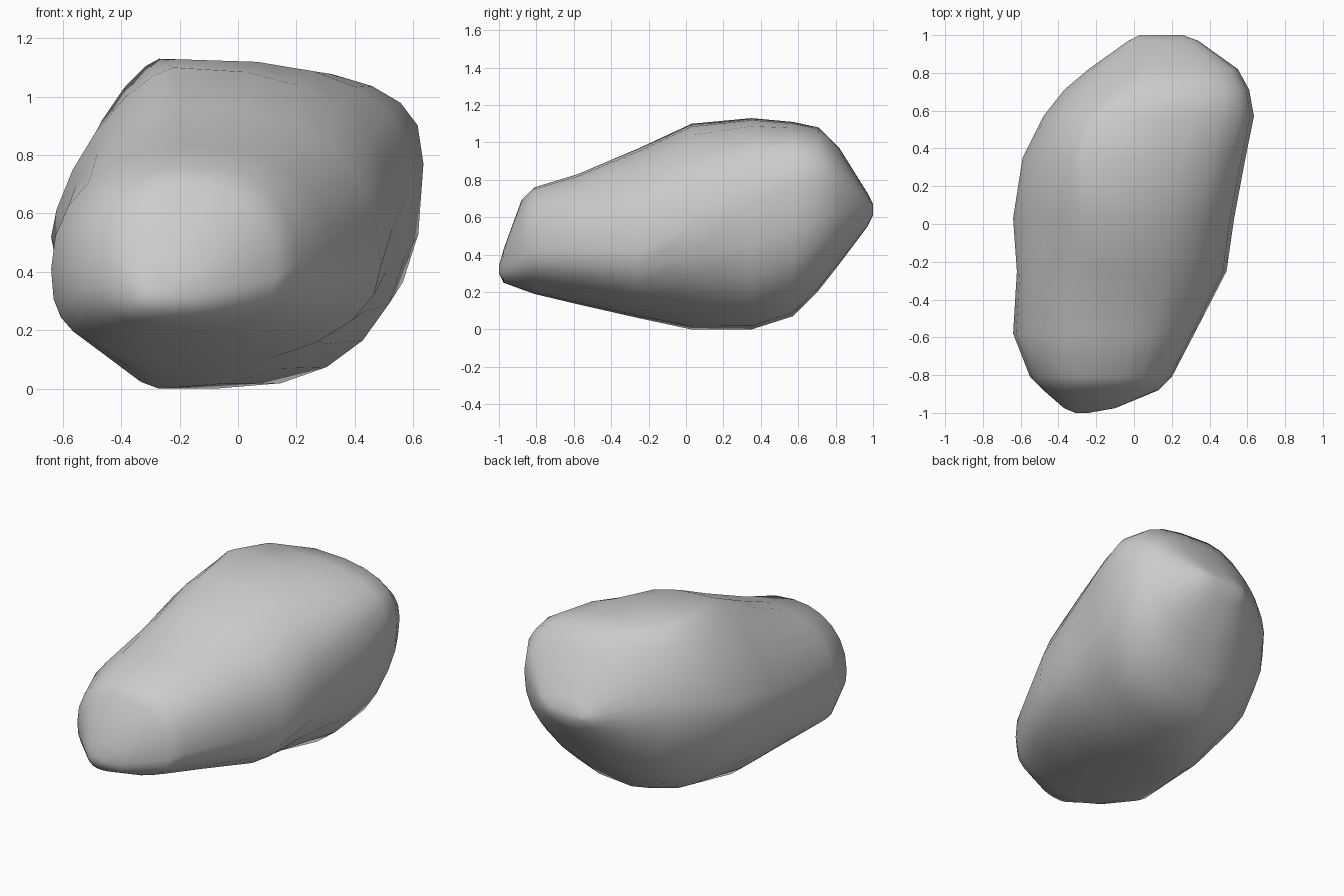
import bpy, bmesh, math

if "Cube" in bpy.data.objects:
    bpy.data.objects.remove(bpy.data.objects["Cube"])

# Cross-sections from front to back:
# y, left x, left z, right x, right z, top x, top z, bottom x, bottom z
SECTIONS = [
    (-1.00, -.31, .32, -.24, .32, -.28, .34, -.28, .30),
    (-0.975, -.37, .34, -.10, .34, -.25, .43, -.27, .25),
    (-0.88, -.48, .40, .13, .38, -.20, .69, -.27, .215),
    (-0.81, -.55, .41, .20, .42, -.18, .76, -.28, .19),
    (-0.58, -.64, .41, .32, .42, -.18, .83, -.30, .135),
    (-0.25, -.62, .46, .49, .42, -.20, .97, -.28, .06),
    (0.03, -.64, .52, .53, .55, -.22, 1.10, -.27, .00),
    (0.35, -.59, .58, .59, .68, -.27, 1.13, -.08, .00),
    (0.57, -.48, .63, .635, .77, -.18, 1.11, -.02, .07),
    (0.71, -.37, .65, .61, .77, .04, 1.08, .05, .21),
    (0.82, -.24, .65, .55, .74, .13, .97, .10, .35),
    (0.97, -.03, .64, .34, .67, .15, .73, .13, .55),
    (1.00, .03, .64, .26, .65, .15, .67, .14, .61),
]
# y, then roundness of top right, top left, bottom left, bottom right corners
POWERS = [
    (-1.0, 2.4, 2.2, 2.2, 2.2),
    (-0.6, 2.5, 2.1, 2.8, 2.1),
    (0.0, 2.4, 1.5, 1.5, 2.1),
    (0.45, 3.0, 1.4, 1.9, 2.6),
    (1.0, 2.3, 2.0, 2.0, 2.3),
]
STEPS = 6


def powers_at(y):
    for a, b in zip(POWERS, POWERS[1:]):
        if y <= b[0]:
            t = (y - a[0]) / (b[0] - a[0])
            return [p + (q - p) * t for p, q in zip(a[1:], b[1:])]


def section_points(s):
    """Four rounded corners joined into one closed outline."""
    y, xl, zl, xr, zr, xt, zt, xb, zb = s
    corners = [((xr, zr), (xt, zt)), ((xl, zl), (xt, zt)),
               ((xl, zl), (xb, zb)), ((xr, zr), (xb, zb))]
    points = []
    for q, (((sx, sz), (ex, ez)), power) in enumerate(zip(corners, powers_at(y))):
        for i in range(STEPS):
            t = i / STEPS if q % 2 == 0 else 1 - i / STEPS
            a = t * math.pi / 2
            c = max(math.cos(a), 0) ** (2 / power)
            d = max(math.sin(a), 0) ** (2 / power)
            points.append((ex + (sx - ex) * c, y, sz + (ez - sz) * d))
    return points


# Boulder body lofted through the sections
bm = bmesh.new()
rings = [[bm.verts.new(p) for p in section_points(s)] for s in SECTIONS]
n = 4 * STEPS
for a, b in zip(rings, rings[1:]):
    for i in range(n):
        j = (i + 1) % n
        bm.faces.new((a[i], a[j], b[j], b[i]))

# Closed front and back ends
bm.faces.new(rings[0])
bm.faces.new(rings[-1])
bmesh.ops.recalc_face_normals(bm, faces=bm.faces)
for f in bm.faces:
    f.smooth = True

mesh = bpy.data.meshes.new("boulder")
bm.to_mesh(mesh)
bm.free()
boulder = bpy.data.objects.new("boulder", mesh)
bpy.context.collection.objects.link(boulder)
